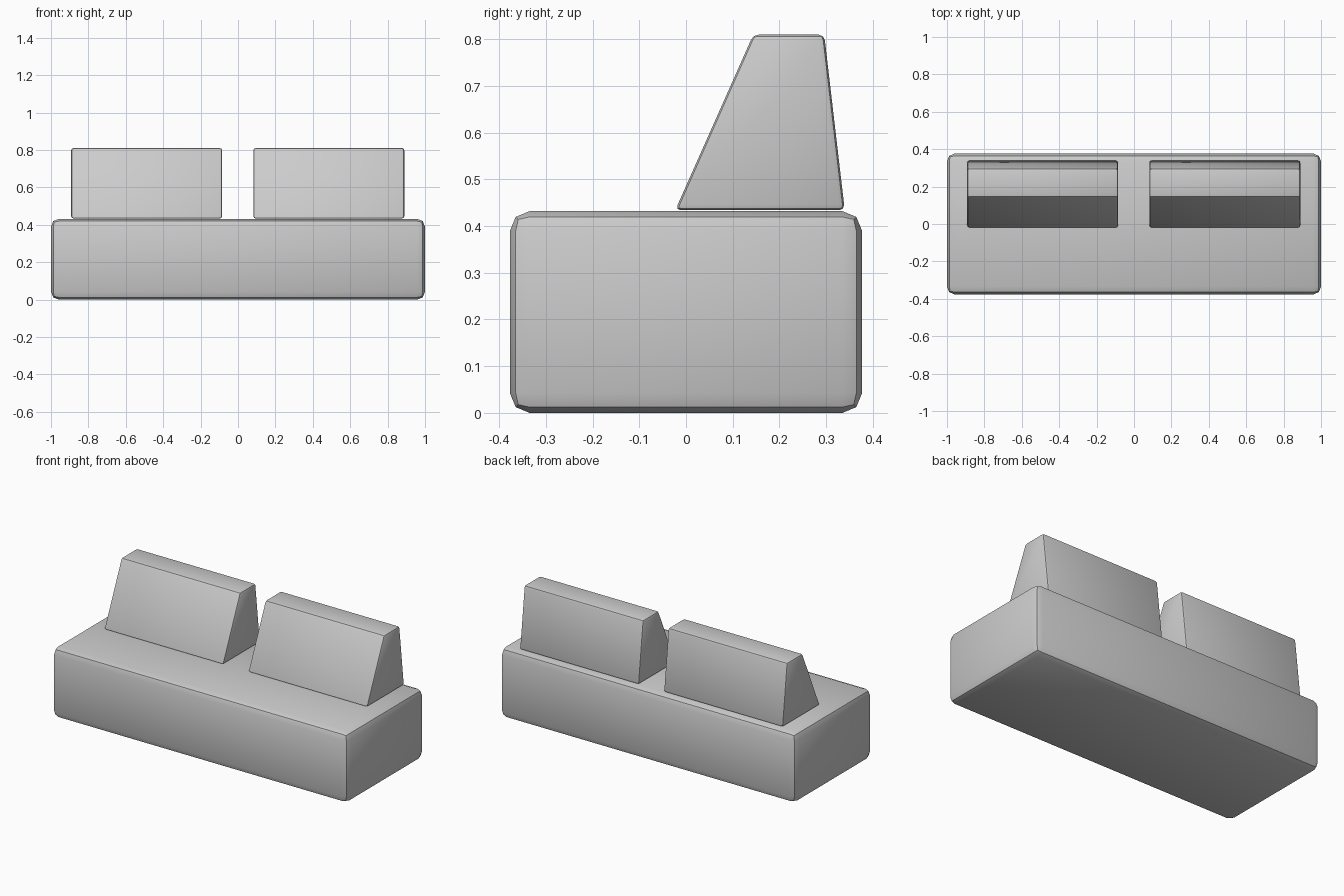
import bpy

if "Cube" in bpy.data.objects:
    bpy.data.objects.remove(bpy.data.objects["Cube"])


def extrude_profile(name, profile, x0, x1, bevel):
    """Extrude a (y, z) profile along x, round the edges and smooth it."""
    n = len(profile)
    verts = [(x, y, z) for x in (x0, x1) for y, z in profile]
    faces = [tuple(reversed(range(n))), tuple(range(n, 2 * n))]
    faces += [(i, (i + 1) % n, n + (i + 1) % n, n + i) for i in range(n)]
    mesh = bpy.data.meshes.new(name)
    mesh.from_pydata(verts, [], faces)
    obj = bpy.data.objects.new(name, mesh)
    bpy.context.collection.objects.link(obj)
    mod = obj.modifiers.new("rounded_edges", 'BEVEL')
    mod.width = bevel
    mod.segments = 2
    mod.limit_method = 'NONE'
    bpy.ops.object.select_all(action='DESELECT')
    obj.select_set(True)
    bpy.context.view_layer.objects.active = obj
    bpy.ops.object.modifier_apply(modifier=mod.name)
    bpy.ops.object.shade_smooth_by_angle()
    return obj


# Seat block
seat = [(-0.377, 0.002), (0.377, 0.002), (0.377, 0.432), (-0.377, 0.432)]
seat = [(y, 0.0 if z < 0.1 else z) for y, z in seat]
extrude_profile("seat", seat, -1.0, 1.0, 0.042)

# Two wedge-shaped back cushions
cushion = [(-0.023, 0.434), (0.340, 0.434), (0.296, 0.81), (0.144, 0.81)]
for name, x0, x1 in (("left_back_cushion", -0.892, -0.085),
                     ("right_back_cushion", 0.082, 0.889)):
    extrude_profile(name, cushion, x0, x1, 0.012)
